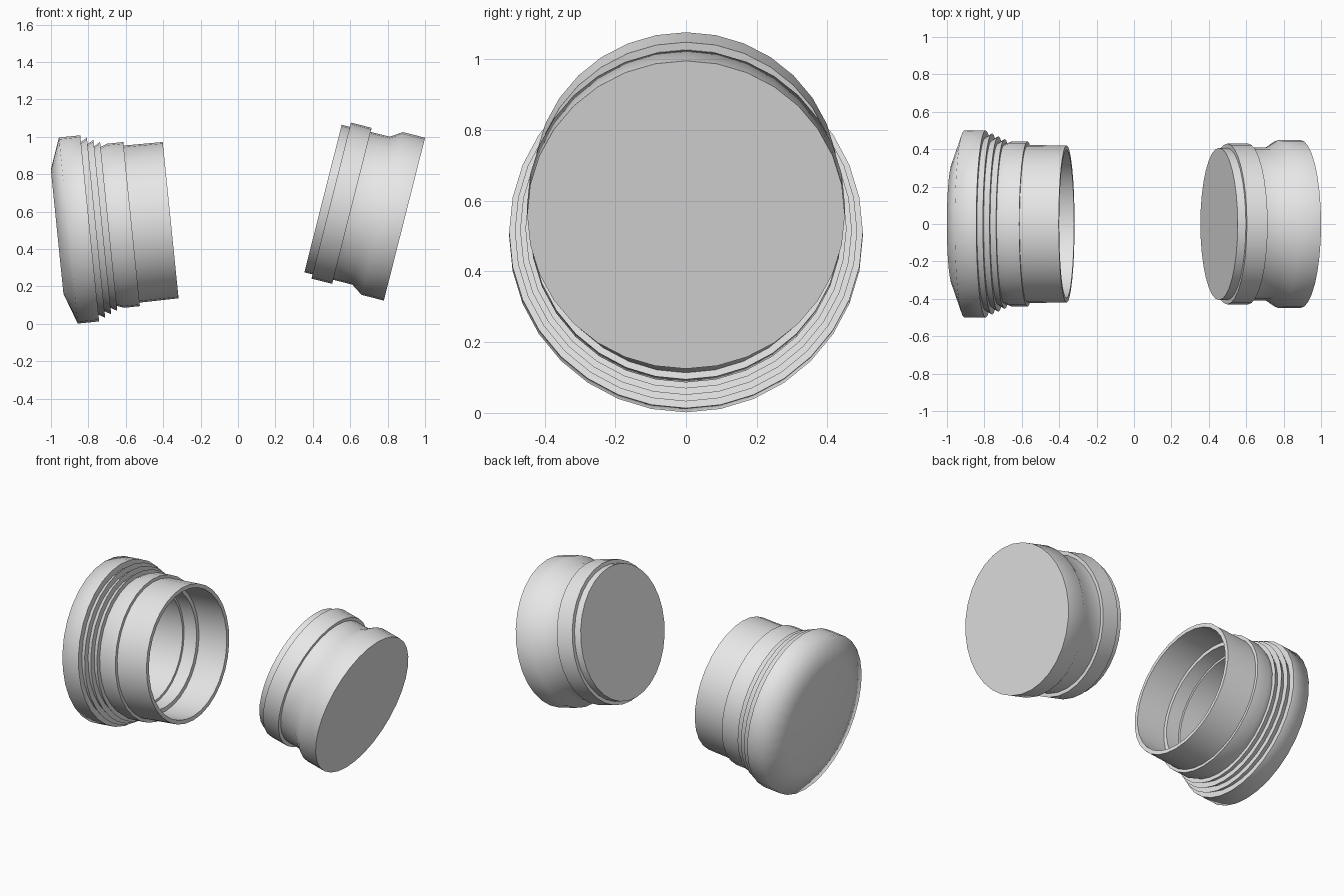
import bpy
import bmesh
import math

SEGMENTS = 32

cube = bpy.data.objects.get("Cube")
if cube:
    bpy.data.objects.remove(cube, do_unlink=True)

# One plain grey for both parts
grey = bpy.data.materials.new("light grey")
grey.use_nodes = True
grey.diffuse_color = (0.8, 0.8, 0.8, 1)
grey.node_tree.nodes["Principled BSDF"].inputs["Base Color"].default_value = (0.8, 0.8, 0.8, 1)


def lathe(name, profile, location, tilt):
    """Turn (distance, radius) pairs about the x axis and close both ends with discs."""
    bm = bmesh.new()
    rings = []
    for along, radius in profile:
        ring = []
        for i in range(SEGMENTS):
            a = math.tau * i / SEGMENTS
            ring.append(bm.verts.new((along, radius * math.cos(a), radius * math.sin(a))))
        rings.append(ring)
    for a, b in zip(rings, rings[1:]):
        for i in range(SEGMENTS):
            j = (i + 1) % SEGMENTS
            bm.faces.new((a[i], a[j], b[j], b[i]))
    bm.faces.new(rings[0])
    bm.faces.new(rings[-1])
    bmesh.ops.recalc_face_normals(bm, faces=bm.faces)
    mesh = bpy.data.meshes.new(name)
    bm.to_mesh(mesh)
    bm.free()
    mesh.materials.append(grey)
    obj = bpy.data.objects.new(name, mesh)
    bpy.context.collection.objects.link(obj)
    obj.location = location
    obj.rotation_euler.y = -math.radians(tilt)
    bpy.ops.object.select_all(action='DESELECT')
    obj.select_set(True)
    bpy.context.view_layer.objects.active = obj
    bpy.ops.object.shade_smooth_by_angle(angle=math.radians(75))
    return obj


# Hollow cap: rounded rim, ridges, collar, sleeve, then the stepped bore
cap = [(0, 0.334), (0.06, 0.5), (0.175, 0.5)]
for k in range(3):
    start = 0.175 + 0.034 * k
    peak = 0.484 - 0.015 * k
    cap += [(start, peak - 0.02), (start + 0.034, peak)]
cap += [(0.277, 0.427), (0.315, 0.441), (0.4, 0.441), (0.4, 0.422), (0.61, 0.42)]
cap += [(0.61, 0.395), (0.41, 0.395), (0.41, 0.37), (0.32, 0.37), (0.32, 0.355), (0.08, 0.355)]
lathe("hollow_cap", cap, (-0.967, 0, 0.493), 5.8)

# Solid plug: small end, raised band, waist and flared end
plug = [(-0.449, 0.407), (-0.404, 0.407), (-0.404, 0.43), (-0.29, 0.43), (-0.29, 0.408),
        (-0.184, 0.408), (-0.123, 0.449), (0, 0.449)]
lathe("solid_plug", plug, (0.89, 0, 0.56), -14.2)
